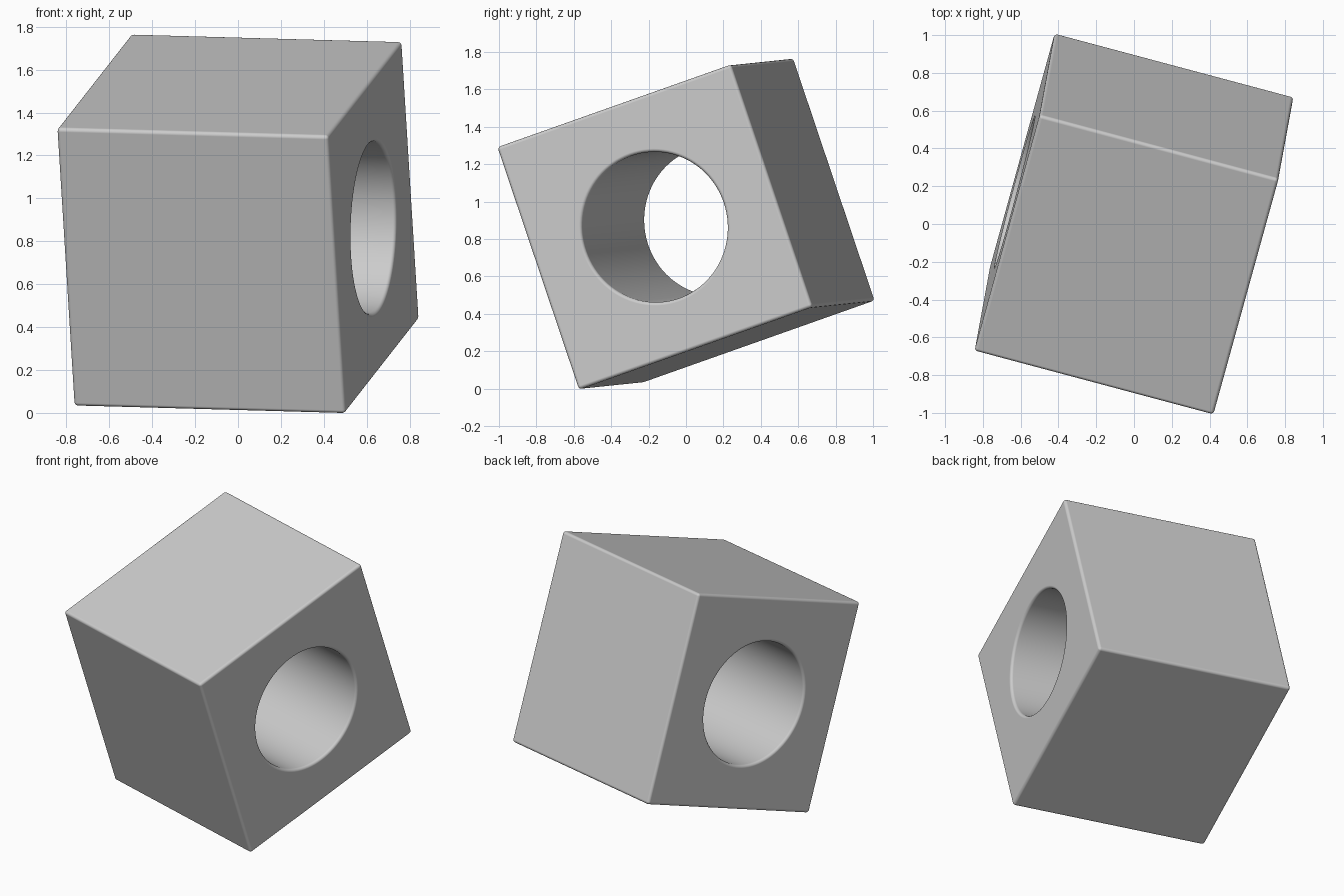
import bpy
import math
from mathutils import Vector, Matrix

if "Cube" in bpy.data.objects:
    bpy.data.objects.remove(bpy.data.objects["Cube"])

CENTER = Vector((0, 0, 0.88))
SIZE = (1.31, 1.37, 1.37)      # hole runs along the first axis
HOLE_R = 0.402
EDGE_R = 0.018

# Tilted frame of the block
u = Vector((1.255, -0.335, -0.035)).normalized()
v = Vector((0.34, 1.23, 0.435))
v = (v - u * v.dot(u)).normalized()
w = u.cross(v)
pose = Matrix.Translation(CENTER) @ Matrix((u, v, w)).transposed().to_4x4()

# Block
bpy.ops.mesh.primitive_cube_add(size=1)
block = bpy.context.object
block.name = "drilled_block"
block.data.transform(Matrix.Diagonal((*SIZE, 1)))

# Round hole cutter along the block's local x axis
bpy.ops.mesh.primitive_cylinder_add(vertices=96, radius=HOLE_R, depth=3)
cutter = bpy.context.object
cutter.name = "hole_cutter"
cutter.data.transform(Matrix.Rotation(math.pi / 2, 4, 'Y'))

cut = block.modifiers.new("hole", 'BOOLEAN')
cut.operation = 'DIFFERENCE'
cut.solver = 'EXACT'
cut.object = cutter

# Apply the cut in the upright position, then drop the cutter
bpy.context.view_layer.objects.active = block
bpy.ops.object.select_all(action='DESELECT')
block.select_set(True)
bpy.ops.object.modifier_apply(modifier=cut.name)
bpy.data.objects.remove(cutter, do_unlink=True)

# Small rounding on the outer edges and hole rims
bevel = block.modifiers.new("rounded_edges", 'BEVEL')
bevel.width = EDGE_R
bevel.segments = 4
bevel.limit_method = 'ANGLE'
bevel.angle_limit = math.radians(40)
bevel.use_clamp_overlap = False
bevel.harden_normals = True
bpy.ops.object.shade_smooth_by_angle(angle=math.radians(40))
bpy.ops.object.modifier_apply(modifier=bevel.name)

# Tilt the block onto its corner
block.data.transform(pose)
low = min(p.co.z for p in block.data.vertices)
block.data.transform(Matrix.Translation((0, 0, -low)))
